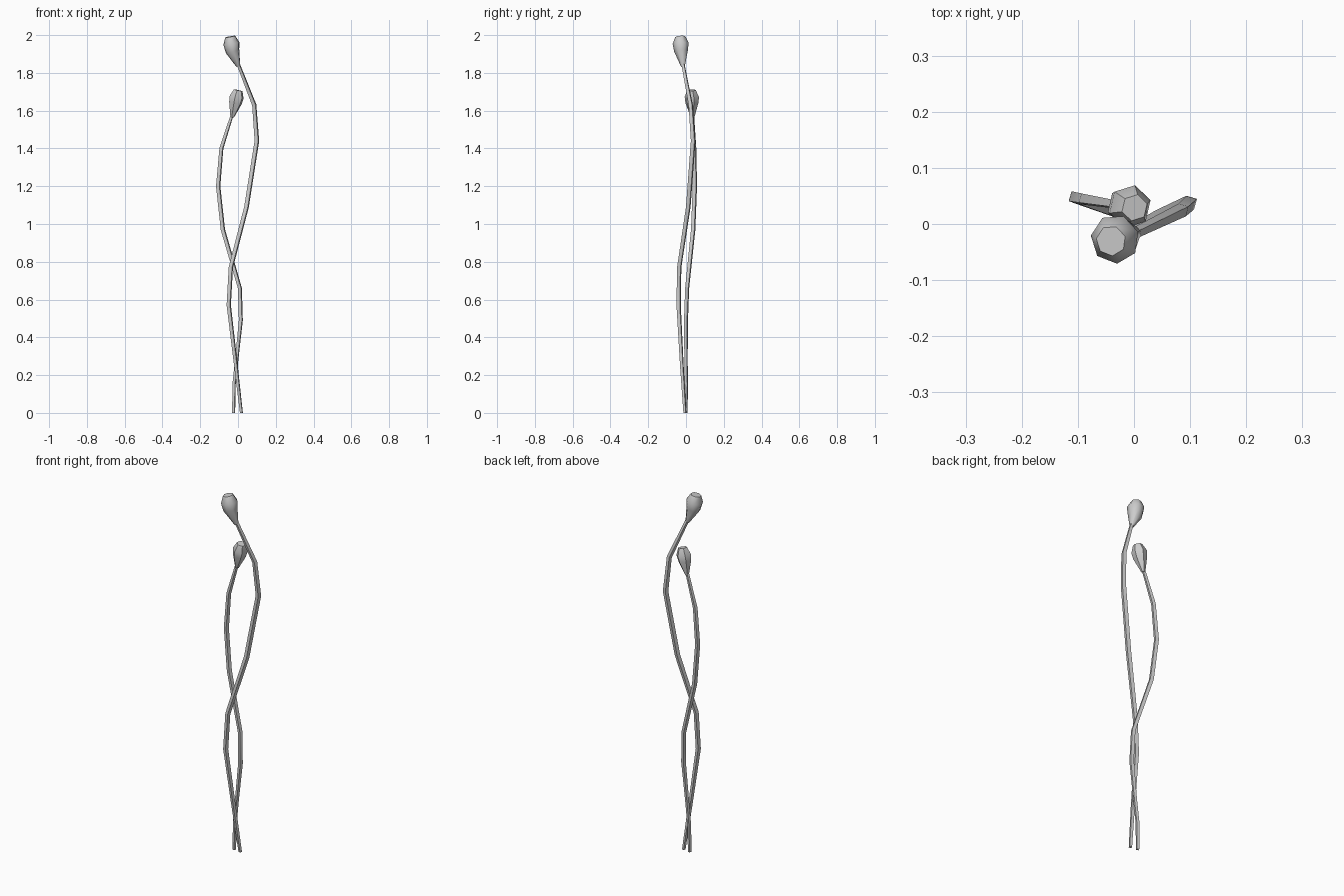
import bpy, bmesh, math
from mathutils import Vector

if "Cube" in bpy.data.objects:
    bpy.data.objects.remove(bpy.data.objects["Cube"])


def sweep(name, path, sides, phase=0.0):
    """Loft rings along a path of (x, y, z, radius), flat caps at both ends."""
    bm = bmesh.new()
    pts = [Vector(p[:3]) for p in path]
    rings = []
    for i, p in enumerate(pts):
        tangent = (pts[min(i + 1, len(pts) - 1)] - pts[max(i - 1, 0)]).normalized()
        if i == 0 and p.z == 0:
            tangent = Vector((0, 0, 1))  # level cut on the ground
        u = Vector((0, 1, 0)).cross(tangent).normalized()
        v = tangent.cross(u)
        ring = []
        for k in range(sides):
            a = phase + 2 * math.pi * k / sides
            ring.append(bm.verts.new(p + path[i][3] * (math.cos(a) * u + math.sin(a) * v)))
        rings.append(ring)
    for lo, hi in zip(rings, rings[1:]):
        for k in range(sides):
            n = (k + 1) % sides
            bm.faces.new((lo[k], lo[n], hi[n], hi[k]))
    bm.faces.new(list(reversed(rings[0])))
    bm.faces.new(rings[-1])
    for f in bm.faces:
        f.smooth = True
    mesh = bpy.data.meshes.new(name)
    bm.to_mesh(mesh)
    bm.free()
    obj = bpy.data.objects.new(name, mesh)
    bpy.context.collection.objects.link(obj)
    bpy.context.view_layer.objects.active = obj
    obj.select_set(True)
    bpy.ops.object.shade_smooth_by_angle(angle=math.radians(50))
    obj.select_set(False)
    return obj


# Tall stem, twisting in front of the short one
sweep("tall_stem", [
    (0.018, -0.006, 0, .009), (-0.011, -0.022, 0.25, .011), (-0.049, -0.039, 0.57, .013),
    (-0.038, -0.036, 0.77, .013), (0.045, 0.012, 1.09, .014), (0.100, 0.038, 1.44, .014),
    (0.086, 0.025, 1.63, .013), (0.002, -0.016, 1.845, .010)], 4, 0.5)

# Short stem
sweep("short_stem", [
    (-0.023, 0.0, 0, .009), (-0.021, 0.002, 0.15, .010), (-0.007, 0.0, 0.28, .010),
    (0.015, 0.0, 0.49, .012), (0.010, 0.006, 0.66, .012), (-0.080, 0.038, 0.97, .013),
    (-0.105, 0.047, 1.20, .013), (-0.088, 0.044, 1.40, .012),
    (-0.032, 0.035, 1.575, .009)], 4, 0.5)

# Buds: narrow neck swelling to a blunt crown
sweep("tall_bud", [
    (0.002, -0.016, 1.835, .011), (-0.028, -0.025, 1.915, .038),
    (-0.034, -0.027, 1.955, .044), (-0.041, -0.030, 1.992, .027)], 7, 0.3)
sweep("short_bud", [
    (-0.031, 0.035, 1.565, .010), (-0.014, 0.031, 1.64, .035),
    (-0.007, 0.031, 1.672, .039), (0.001, 0.029, 1.708, .024)], 6, 0.3)
